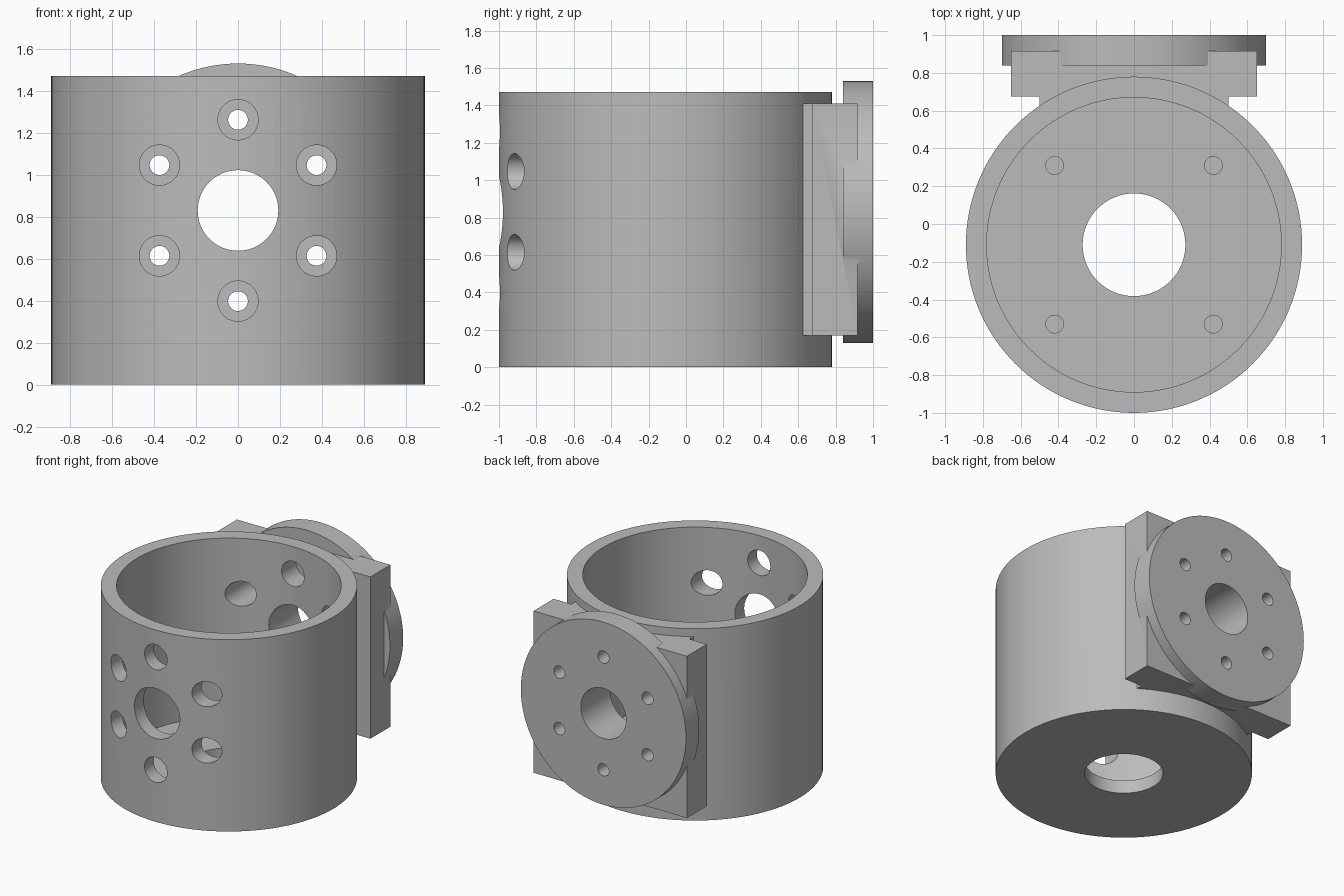
import bpy
import math
from mathutils import Matrix, Vector

cube = bpy.data.objects.get("Cube")
if cube:
    bpy.data.objects.remove(cube, do_unlink=True)

# Plain metal grey
grey = bpy.data.materials.new("machined_grey")
grey.use_nodes = True
GREY = (0.5, 0.5, 0.5, 1)
grey.diffuse_color = GREY
grey.node_tree.nodes["Principled BSDF"].inputs["Base Color"].default_value = GREY

CUP_Y = -0.11      # cup axis
FLANGE_Z = 0.83    # flange and bolt circle axis
BOLT_RING = 0.432


def finish(obj, name):
    obj.name = obj.data.name = name
    obj.data.materials.clear()
    obj.data.materials.append(grey)
    return obj


def cylinder(name, radius, start, end, sides=64):
    """Cylinder between two points on its axis."""
    a, b = Vector(start), Vector(end)
    bpy.ops.mesh.primitive_cylinder_add(vertices=sides, radius=radius, depth=(b - a).length)
    obj = bpy.context.object
    turn = (b - a).to_track_quat('Z', 'Y').to_matrix().to_4x4()
    obj.data.transform(Matrix.Translation((a + b) / 2) @ turn)
    return finish(obj, name)


def box(name, low, high):
    lo, hi = Vector(low), Vector(high)
    bpy.ops.mesh.primitive_cube_add(size=1)
    obj = bpy.context.object
    obj.data.transform(Matrix.Translation((lo + hi) / 2) @ Matrix.Diagonal((*(hi - lo), 1)))
    return finish(obj, name)


def combine(target, tool, operation):
    """Apply an exact boolean and discard the tool."""
    mod = target.modifiers.new(operation.lower(), 'BOOLEAN')
    mod.operation, mod.solver, mod.object = operation, 'EXACT', tool
    bpy.context.view_layer.objects.active = target
    bpy.ops.object.modifier_apply(modifier=mod.name)
    bpy.data.objects.remove(tool, do_unlink=True)


def along_z(name, radius, x, y, z0, z1, sides=48):
    return cylinder(name, radius, (x, y, z0), (x, y, z1), sides)


def along_y(name, radius, x, z, y0, y1, sides=48):
    return cylinder(name, radius, (x, y0, z), (x, y1, z), sides)


# Cup with mounting block and round flange at the back
body = along_z("flanged_cup", 0.89, 0, CUP_Y, 0, 1.47, 128)
combine(body, box("mounting_block", (-0.65, 0.3, 0.17), (0.65, 0.917, 1.41)), 'UNION')

# The block only starts at the cup's inner wall plane
for side in (-1, 1):
    x0, x1 = sorted((side * 0.5, side * 1.2))
    trim = box("block_trim", (x0, 0.2, -0.1), (x1, 0.675, 1.6))
    combine(trim, along_z("cup_keep", 0.89, 0, CUP_Y, -0.3, 1.8, 128), 'DIFFERENCE')
    combine(body, trim, 'DIFFERENCE')
combine(body, along_y("flange", 0.70, 0, FLANGE_Z, 0.84, 1.0, 128), 'UNION')

# Cup cavity and floor opening
combine(body, along_z("cavity", 0.78, 0, CUP_Y, 0.1, 2, 128), 'DIFFERENCE')
combine(body, along_z("floor_opening", 0.272, 0, CUP_Y, -0.2, 0.5, 64), 'DIFFERENCE')

# Blind screw holes in the floor
for sx in (-1, 1):
    for sy in (-1, 1):
        hole = along_z("floor_hole", 0.047, sx * 0.42, CUP_Y + sy * 0.42, 0.03, 0.3, 32)
        combine(body, hole, 'DIFFERENCE')

# Centre bore from front to back
combine(body, along_y("centre_bore", 0.192, 0, FLANGE_Z, -1.5, 1.5, 64), 'DIFFERENCE')

# Bolt circle: wide access holes, narrow holes through the flange
for i in range(6):
    angle = math.radians(90 + 60 * i)
    x = BOLT_RING * math.cos(angle)
    z = FLANGE_Z + BOLT_RING * math.sin(angle)
    combine(body, along_y("access_hole", 0.096, x, z, -1.5, 0.84), 'DIFFERENCE')
    combine(body, along_y("bolt_hole", 0.047, x, z, 0.5, 1.5, 32), 'DIFFERENCE')

bpy.ops.object.select_all(action='DESELECT')
body.select_set(True)
bpy.context.view_layer.objects.active = body
bpy.ops.object.shade_smooth_by_angle(angle=math.radians(30))
